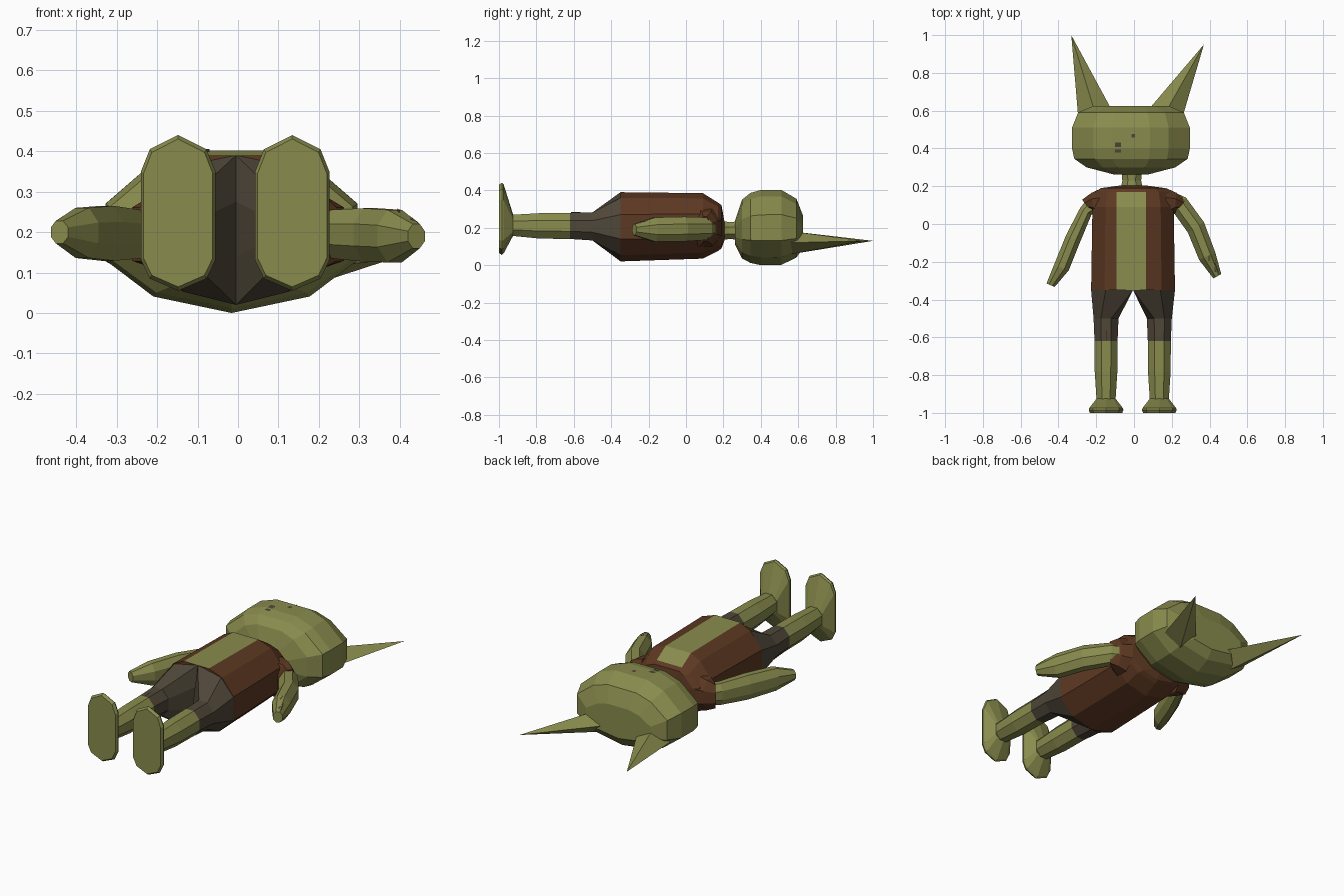
import bpy, bmesh, math
from mathutils import Vector
from mathutils.bvhtree import BVHTree

if "Cube" in bpy.data.objects:
    bpy.data.objects.remove(bpy.data.objects["Cube"])


def material(name, rgb):
    m = bpy.data.materials.new(name)
    m.diffuse_color = (*rgb, 1)
    m.use_nodes = True
    m.node_tree.nodes["Principled BSDF"].inputs["Base Color"].default_value = m.diffuse_color
    return m


GREEN = material("olive green", (0.25, 0.26, 0.075))
BROWN = material("leather brown", (0.11, 0.04, 0.016))
DARK = material("dark cloth", (0.078, 0.062, 0.04))


def finish(name, bm, mats, rule=None):
    bmesh.ops.recalc_face_normals(bm, faces=bm.faces)
    bm.normal_update()
    if rule:
        for f in bm.faces:
            f.material_index = rule(f.calc_center_median(), f.normal)
    me = bpy.data.meshes.new(name)
    bm.to_mesh(me)
    bm.free()
    for m in mats:
        me.materials.append(m)
    ob = bpy.data.objects.new(name, me)
    bpy.context.collection.objects.link(ob)
    return ob


def loft(name, rings, mats, rule=None):
    """Skin a list of equal-length point rings and cap both ends."""
    bm = bmesh.new()
    vs = [[bm.verts.new(p) for p in r] for r in rings]
    n = len(vs[0])
    for a, b in zip(vs, vs[1:]):
        for i in range(n):
            j = (i + 1) % n
            bm.faces.new((a[i], a[j], b[j], b[i]))
    bm.faces.new(vs[0])
    bm.faces.new(vs[-1])
    return finish(name, bm, mats, rule)


def octagon(cx, y, cz, rx, rz, s=1):
    """Eight-sided ring facing along y, flat on its sides."""
    k = math.cos(math.pi / 8)
    return [(cx + s * rx / k * math.cos(a), y, cz + rz / k * math.sin(a))
            for a in (math.pi / 8 * (2 * i + 1) for i in range(8))]


# Torso: vest with an open strip of skin down the front
def torso_ring(y, w, z0, z1):
    c, h, k = (z0 + z1) / 2, (z1 - z0) / 2, min(1, w / 0.15)
    pts = [(0.068 * k, 1), (-0.088 * k, 1), (-0.68 * w, 0.84), (-w, 0.36), (-w, -0.36),
           (-0.6 * w, -0.82), (0, -1), (0.6 * w, -0.82), (w, -0.36), (w, 0.36), (0.68 * w, 0.84)]
    return [(x - 0.005, y, c + h * v) for x, v in pts]


loft("torso", [torso_ring(-0.35, 0.222, 0.02, 0.39), torso_ring(0.09, 0.215, 0.035, 0.385),
               torso_ring(0.17, 0.2, 0.075, 0.335), torso_ring(0.19, 0.17, 0.09, 0.32),
               torso_ring(0.205, 0.06, 0.13, 0.235)],
     [BROWN, GREEN], lambda c, n: int(n.z > 0.5 and -0.05 < c.x < 0.03 and c.y < 0.18))

# Neck
loft("neck", [octagon(-0.012, y, 0.185, r, r * 0.9) for y, r in ((0.18, 0.06), (0.23, 0.05), (0.29, 0.055))], [GREEN])


# Head
def head_ring(y, w, z0, z1):
    c, h = (z0 + z1) / 2, (z1 - z0) / 2
    half = [(0.32, 0.97), (0.64, 0.8), (1, 0.32), (1, -0.36), (0.62, -0.8)]
    pts = [(w * u, v) for u, v in half] + [(0, -1)] + [(-w * u, v) for u, v in reversed(half)]
    return [(x - 0.016, y, c + h * v) for x, v in pts]


head = loft("head", [head_ring(*r) for r in (
    (0.262, 0.09, 0.11, 0.24), (0.3, 0.235, 0.035, 0.355), (0.345, 0.3, 0.012, 0.392),
    (0.4, 0.312, 0.0, 0.408), (0.51, 0.312, 0.002, 0.408), (0.59, 0.28, 0.04, 0.36),
    (0.625, 0.2, 0.09, 0.27))], [GREEN])


# Ears: long four-sided spikes
def ear(name, outer, inner, tip):
    bm = bmesh.new()
    o, i = Vector(outer), Vector(inner)
    mid = (o + i) / 2
    base = [bm.verts.new(p) for p in (o, mid + Vector((0, 0, 0.055)), i, mid - Vector((0, 0, 0.065)))]
    top = bm.verts.new(tip)
    bm.faces.new(base)
    for k in range(4):
        bm.faces.new((base[k], base[(k + 1) % 4], top))
    finish(name, bm, [GREEN])


ear("left_ear", (-0.295, 0.56, 0.12), (-0.105, 0.58, 0.13), (-0.332, 1.0, 0.13))
ear("right_ear", (0.255, 0.56, 0.12), (0.055, 0.58, 0.13), (0.37, 0.95, 0.13))

# Legs: each starts as half of the hips and narrows to the ankle, then a foot
HIP = [(0.222, 0.27), (0.145, 0.36), (0, 0.39), (0, 0.275), (0, 0.14), (0, 0.02), (0.13, 0.053), (0.222, 0.14)]
SOLE = [(0.092, 0.35), (0.07, 0.405), (0, 0.44), (-0.07, 0.405), (-0.092, 0.35),
        (-0.092, 0.13), (-0.07, 0.085), (0, 0.055), (0.07, 0.085), (0.092, 0.13)]
legs = {}
for s, side in ((-1, "left"), (1, "right")):
    cx = 0.141 * s - 0.007
    rings = [[(s * x - 0.005, -0.35, z) for x, z in HIP],
             octagon(cx, -0.5, 0.207, 0.066, 0.075, s),
             octagon(cx, -0.62, 0.21, 0.061, 0.07, s),
             octagon(cx, -0.78, 0.21, 0.06, 0.068, s),
             octagon(cx, -0.935, 0.213, 0.05, 0.056, s)]
    legs[side] = loft(side + "_leg", rings, [GREEN, DARK], lambda c, n: int(c.y > -0.62))
    cz = 0.247
    foot = [[(cx + u * k, y, (cz - 0.033 * d) + (z - cz) * m) for u, z in SOLE]
            for y, k, m, d in ((-0.925, 0.55, 0.3, 1), (-0.975, 0.97, 0.96, 0), (-0.985, 1, 1, 0), (-1.0, 0.93, 0.95, 0))]
    loft(side + "_foot", foot, [GREEN])


# Arms: bent limbs from a short sleeve; each ring runs from an outer to an inner point
def arm_ring(outer, inner, cz, h):
    o, i = Vector((*outer, cz)), Vector((*inner, cz))
    mid, r = (o + i) / 2, (o - i) / 2
    k = math.cos(math.pi / 8)
    return [mid + r * (math.cos(a) / k) + Vector((0, 0, h / k * math.sin(a)))
            for a in (math.pi / 8 * (2 * n + 1) for n in range(8))]


ARMS = {"left": [((-0.25, 0.13), (-0.19, 0.06), 0.195, 0.055), ((-0.285, 0.085), (-0.225, 0.05), 0.195, 0.06),
                 ((-0.36, -0.06), (-0.285, -0.095), 0.197, 0.068), ((-0.425, -0.22), (-0.345, -0.245), 0.198, 0.062),
                 ((-0.463, -0.315), (-0.42, -0.333), 0.2, 0.028)],
        "right": [((0.23, 0.16), (0.18, 0.08), 0.195, 0.055), ((0.275, 0.14), (0.21, 0.06), 0.195, 0.06),
                  ((0.37, 0.01), (0.285, -0.045), 0.193, 0.066), ((0.43, -0.15), (0.345, -0.19), 0.19, 0.065),
                  ((0.462, -0.265), (0.42, -0.288), 0.19, 0.03)]}
arms = {}
for side, rings in ARMS.items():
    s = -1 if side == "left" else 1
    arms[side] = loft(side + "_arm", [arm_ring(*r) for r in rings], [GREEN])
    loft(side + "_sleeve", [arm_ring((s * 0.17, 0.19), (s * 0.17, 0.02), 0.2, 0.1),
                            arm_ring((s * 0.225, 0.165), (s * 0.215, 0.055), 0.2, 0.085),
                            arm_ring((s * 0.275, 0.128), (s * 0.23, 0.075), 0.195, 0.066)], [BROWN])


# Painted patches: tiny plates laid on the surface below them
def patch(name, target, mat, cx, cy, w, h):
    tree = BVHTree.FromPolygons([v.co for v in target.data.vertices], [p.vertices for p in target.data.polygons])
    bm = bmesh.new()
    vs = []
    for dx, dy in ((-1, -1), (1, -1), (1, 1), (-1, 1)):
        x, y = cx + dx * w / 2, cy + dy * h / 2
        hit = tree.ray_cast(Vector((x, y, 2)), Vector((0, 0, -1)))[0]
        if hit:
            vs.append(bm.verts.new((x, y, hit.z + 0.003)))
    if len(vs) > 2:
        f = bm.faces.new(vs)
        if f.normal.z < 0:
            f.normal_flip()
    bm.normal_update()
    me = bpy.data.meshes.new(name)
    bm.to_mesh(me)
    bm.free()
    me.materials.append(mat)
    bpy.context.collection.objects.link(bpy.data.objects.new(name, me))


patch("face_mark", head, DARK, -0.085, 0.405, 0.03, 0.055)
patch("nose_mark", head, DARK, -0.004, 0.467, 0.02, 0.02)
patch("knee_patch", legs["left"], BROWN, -0.12, -0.59, 0.055, 0.05)
patch("wrist_band", arms["right"], BROWN, 0.415, -0.18, 0.04, 0.03)
patch("hand_mark", arms["right"], DARK, 0.437, -0.23, 0.02, 0.05)
